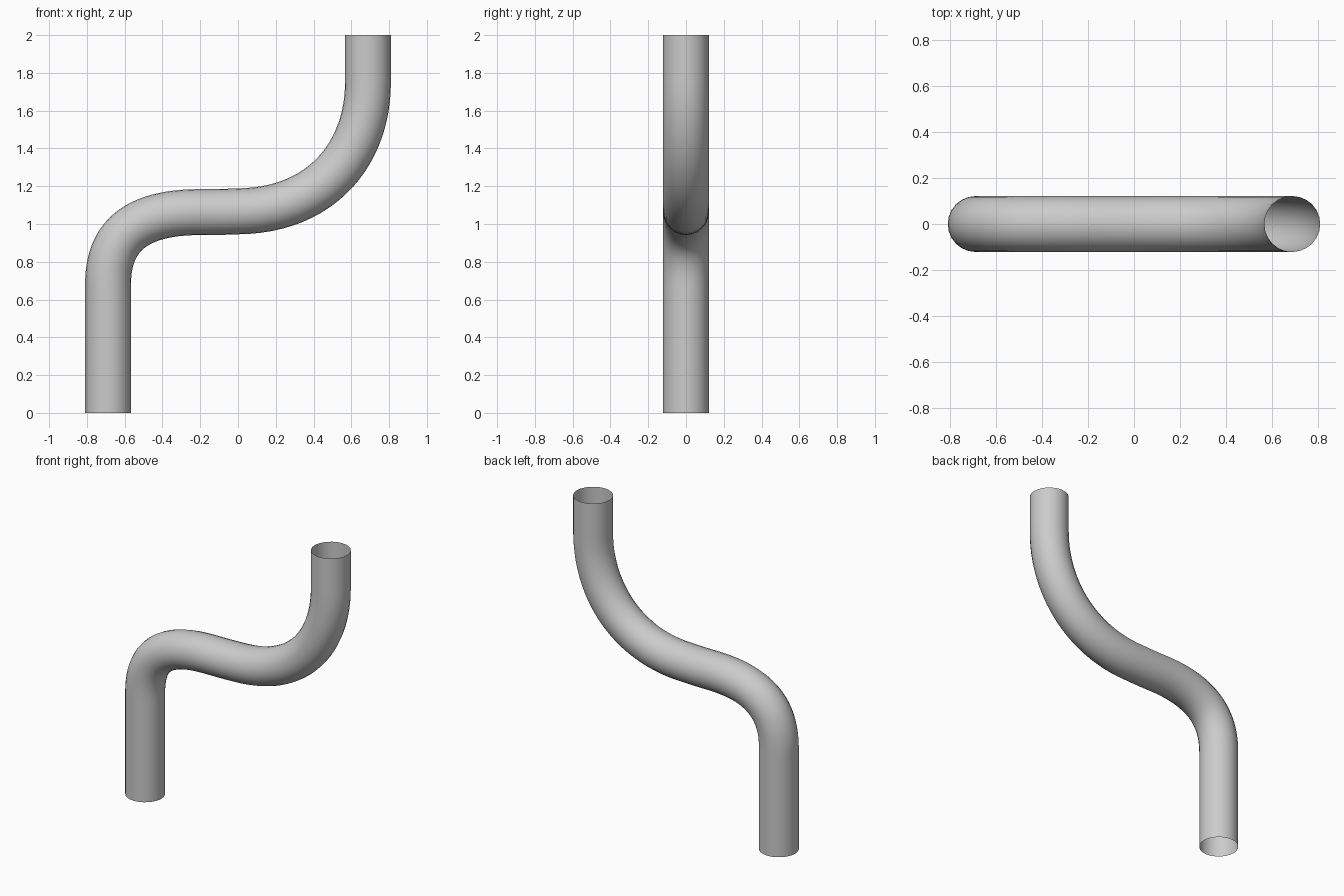
import bpy

if "Cube" in bpy.data.objects:
    bpy.data.objects.remove(bpy.data.objects["Cube"])

RADIUS = 0.1215

# Centre line in the XZ plane: (x, z), left handle, right handle
PATH = [
    ((-0.688, 0.00), (-0.688, -0.20), (-0.688, 0.20)),
    ((-0.688, 0.68), (-0.688, 0.45), (-0.688, 0.92)),
    ((-0.20, 1.063), (-0.56, 1.063), (-0.13, 1.063)),
    ((0.00, 1.067), (-0.07, 1.064), (0.45, 1.072)),
    ((0.688, 1.75), (0.688, 1.38), (0.688, 1.83)),
    ((0.688, 2.00), (0.688, 1.92), (0.688, 2.10)),
]

# Round tube with open ends swept along the path
curve = bpy.data.curves.new("bent_pipe", "CURVE")
curve.dimensions = "3D"
curve.resolution_u = 24
curve.bevel_depth = RADIUS
curve.bevel_resolution = 10
curve.use_fill_caps = False

spline = curve.splines.new("BEZIER")
spline.bezier_points.add(len(PATH) - 1)
for point, (co, left, right) in zip(spline.bezier_points, PATH):
    point.handle_left_type = point.handle_right_type = "FREE"
    point.co = (co[0], 0, co[1])
    point.handle_left = (left[0], 0, left[1])
    point.handle_right = (right[0], 0, right[1])

pipe = bpy.data.objects.new("bent_pipe", curve)
bpy.context.collection.objects.link(pipe)

# Turn the sweep into a smooth mesh
bpy.context.view_layer.objects.active = pipe
pipe.select_set(True)
bpy.ops.object.convert(target="MESH")
bpy.ops.object.shade_smooth()
